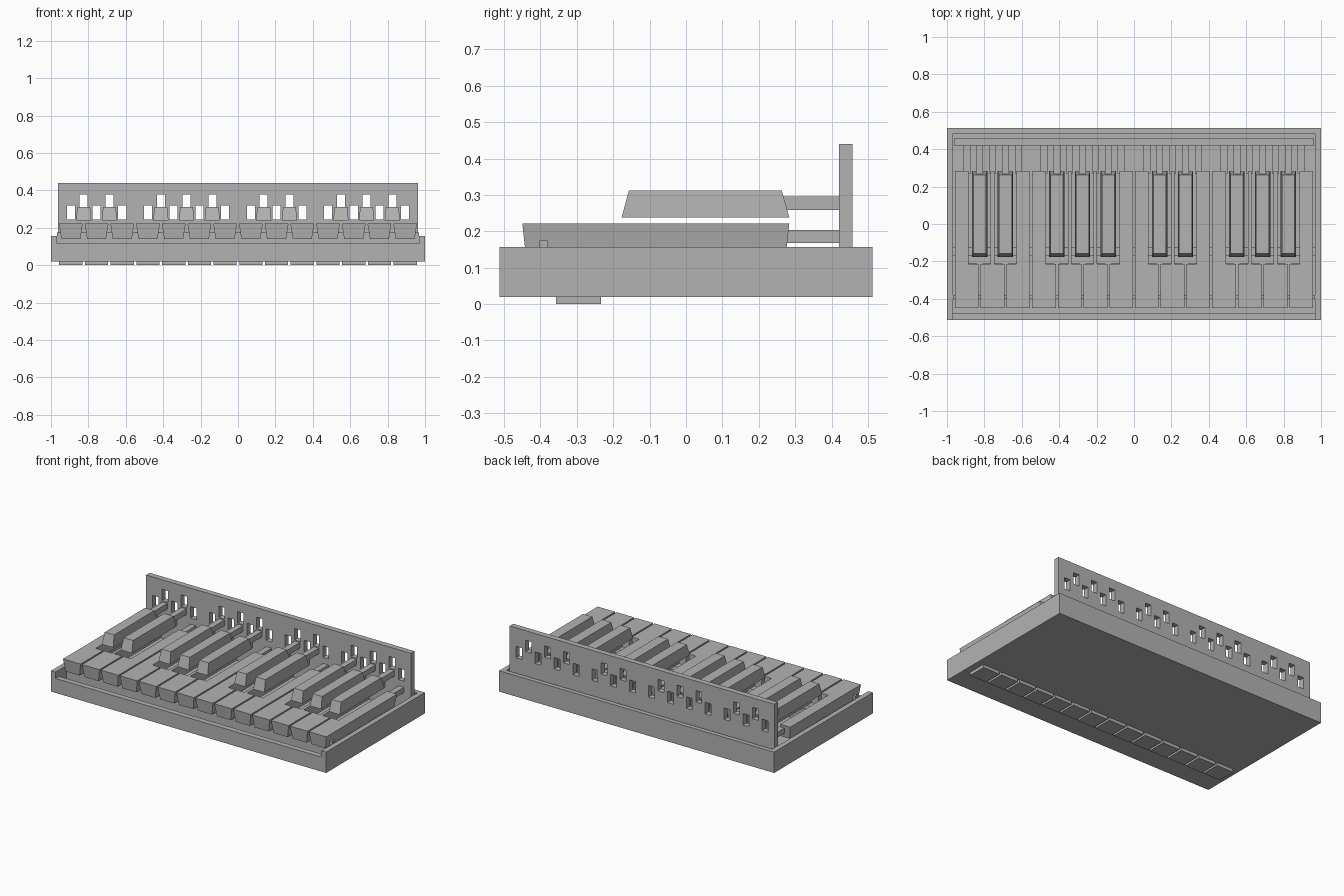
import bpy
import bmesh
from mathutils import Vector

cube = bpy.data.objects.get("Cube")
if cube:
    bpy.data.objects.remove(cube, do_unlink=True)

grey = bpy.data.materials.new("plain_grey")
grey.use_nodes = True
grey.diffuse_color = (0.45, 0.45, 0.45, 1)
grey.node_tree.nodes["Principled BSDF"].inputs["Base Color"].default_value = (0.45, 0.45, 0.45, 1)

PITCH = 0.1375
KEYS = 14
LEFT = -PITCH * KEYS / 2
HALF_TOP = 0.0635           # half width of a white key
NOTCH = 0.059               # half width of the cutout around a black key
BACK = 0.284                # rear end of all keys


def finish(bm, name):
    bmesh.ops.recalc_face_normals(bm, faces=bm.faces)
    mesh = bpy.data.meshes.new(name)
    bm.to_mesh(mesh)
    bm.free()
    mesh.materials.append(grey)
    obj = bpy.data.objects.new(name, mesh)
    bpy.context.scene.collection.objects.link(obj)
    return obj


def add_box(bm, x, y, z):
    verts = bmesh.ops.create_cube(bm, size=1)["verts"]
    for v in verts:
        v.co = Vector([lo + (c + 0.5) * (hi - lo) for c, (lo, hi) in zip(v.co, (x, y, z))])


def boxes(name, *specs):
    bm = bmesh.new()
    for spec in specs:
        add_box(bm, *spec)
    return finish(bm, name)


def cut(obj, *specs):
    cutter = boxes("cutter", *specs)
    cutter.hide_render = True
    mod = obj.modifiers.new("cut", "BOOLEAN")
    mod.operation = "DIFFERENCE"
    mod.solver = "EXACT"
    mod.object = cutter
    bpy.context.view_layer.objects.active = obj
    bpy.ops.object.modifier_apply(modifier=mod.name)
    bpy.data.objects.remove(cutter, do_unlink=True)


def prism(name, bottom, top, z0, z1):
    bm = bmesh.new()
    low = [bm.verts.new((x, y, z0)) for x, y in bottom]
    high = [bm.verts.new((x, y, z1)) for x, y in top]
    bm.faces.new(low[::-1])
    bm.faces.new(high)
    n = len(low)
    for i in range(n):
        j = (i + 1) % n
        bm.faces.new((low[i], low[j], high[j], high[i]))
    return finish(bm, name)


def rect(cx, half, y0, y1):
    return [(cx - half, y0), (cx + half, y0), (cx + half, y1), (cx - half, y1)]


def span(c, half):
    return (c - half, c + half)


# Open tray with a lowered front lip
tray = boxes("tray", ((-1, 1), (-0.513, 0.513), (0.02, 0.157)))
cut(tray, ((-0.967, 0.967), (-0.477, 0.483), (0.055, 0.3)))
cut(tray, ((-0.967, 0.967), (-0.6, -0.45), (0.115, 0.3)))

# Guide rails under the keys
boxes("front_rail", ((-0.967, 0.967), (-0.402, -0.38), (0.055, 0.175)))
boxes("middle_rail", ((-0.967, 0.967), (-0.17, -0.125), (0.055, 0.14)))

white_x = [LEFT + PITCH * (i + 0.5) for i in range(KEYS)]
# Black keys sit on the boundary right of these scale degrees
sharp = [i % 7 in (0, 1, 3, 4, 5) for i in range(KEYS)]
black_x = [LEFT + PITCH * (i + 1) for i in range(KEYS) if sharp[i]]

# Slotted rear panel
panel = boxes("rear_panel", ((-0.962, 0.962), (0.42, 0.457), (0.055, 0.44)))
cut(panel,
    *[(span(x, 0.0215), (0.3, 0.6), (0.243, 0.318)) for x in white_x],
    *[(span(x, 0.0215), (0.3, 0.6), (0.302, 0.377)) for x in black_x])

# White keys, cut away beside the black keys and tapered downwards
for i, x in enumerate(white_x):
    left_cut = i > 0 and sharp[i - 1]
    right_cut = sharp[i]
    inner = PITCH / 2 - NOTCH
    y_front, y_step = -0.45, -0.215
    top = [(-HALF_TOP, y_front), (HALF_TOP, y_front)]
    if right_cut:
        top += [(HALF_TOP, y_step), (inner, y_step), (inner, BACK)]
    else:
        top += [(HALF_TOP, BACK)]
    if left_cut:
        top += [(-inner, BACK), (-inner, y_step), (-HALF_TOP, y_step)]
    else:
        top += [(-HALF_TOP, BACK)]
    mid = (y_front + BACK) / 2
    bottom = [(x + px * 0.8, mid + (py - mid) * 0.975) for px, py in top]
    prism(f"white_key_{i + 1}", bottom, [(x + px, py) for px, py in top], 0.14, 0.222)
    boxes(f"white_key_arm_{i + 1}", (span(x, 0.0185), (0.27, 0.425), (0.168, 0.203)))
    boxes(f"foot_pad_{i + 1}", (span(x, 0.062), (-0.357, -0.234), (0, 0.025)))

# Black keys with sloped ends
for i, x in enumerate(black_x):
    prism(f"black_key_{i + 1}", rect(x, 0.041, -0.177, BACK),
          rect(x, 0.034, -0.157, 0.263), 0.238, 0.312)
    boxes(f"black_key_arm_{i + 1}", (span(x, 0.0185), (0.265, 0.425), (0.258, 0.295)))
